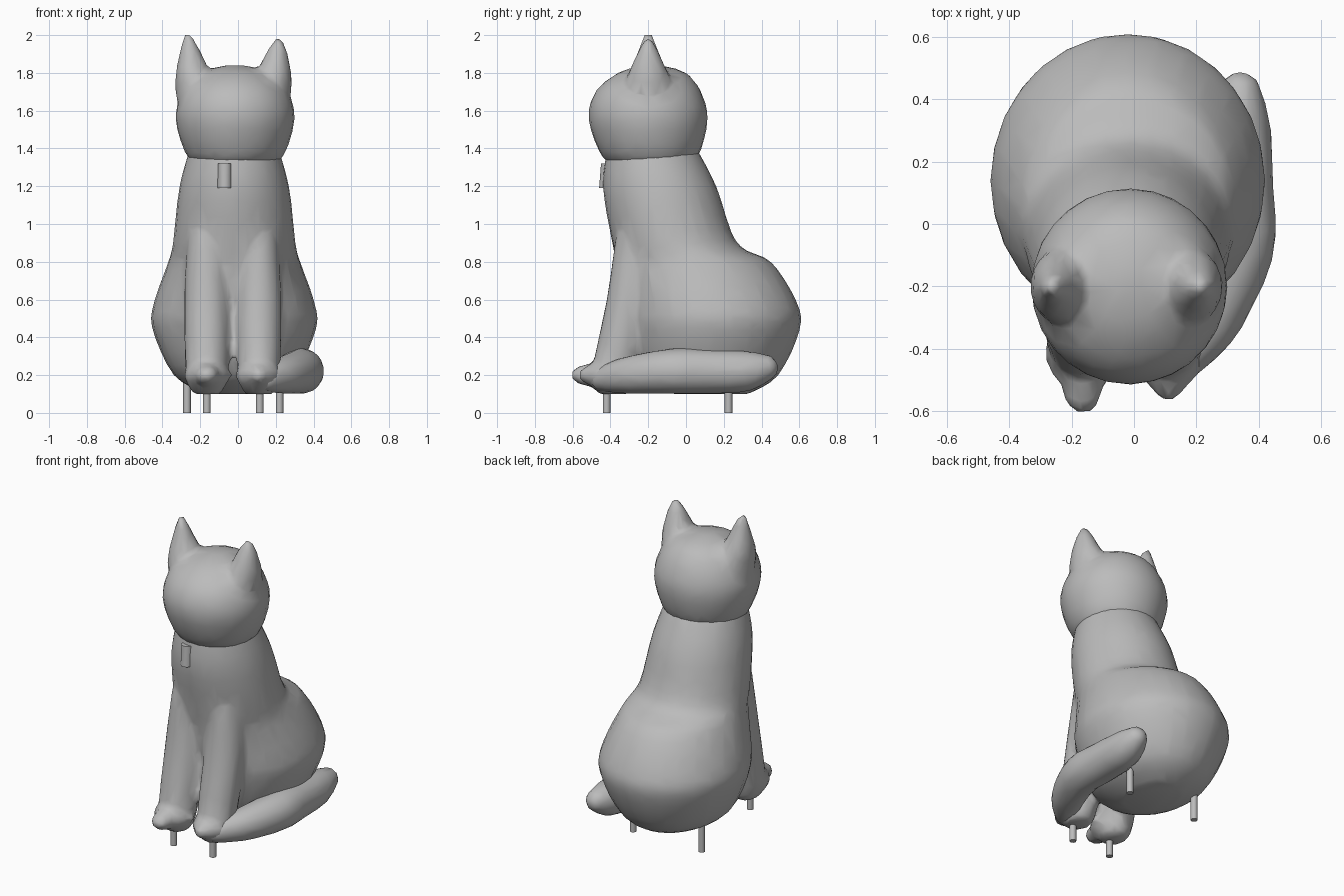
import bpy, bmesh, math
from mathutils import Vector, Matrix

if "Cube" in bpy.data.objects:
    bpy.data.objects.remove(bpy.data.objects["Cube"])

grey = bpy.data.materials.new("plain grey")
grey.use_nodes = True
tone = (0.5, 0.5, 0.5, 1)
grey.diffuse_color = tone
grey.node_tree.nodes["Principled BSDF"].inputs["Base Color"].default_value = tone


def spline(points, steps=4):
    """Smooth curve through a few control points of any dimension."""
    points = [Vector(point) for point in points]
    points = [points[0], *points, points[-1]]
    curve = []
    for before, start, end, after in zip(points, points[1:], points[2:], points[3:]):
        start_slope = (end - before) / 2
        end_slope = (after - start) / 2
        for step in range(steps):
            t = step / steps
            ease = t * t * (3 - 2 * t)
            curve.append(start * (1 - ease) + end * ease
                         + start_slope * (t * (1 - t) * (1 - t))
                         - end_slope * (t * t * (1 - t)))
    curve.append(points[-1])
    return curve


def loft(bm, centre_x, rings, lean=0, sides=28):
    """Skin over level ellipses, each (z, y, x radius, y radius), leaning sideways."""
    rings = spline(rings)
    bottom, top = rings[0][0], rings[-1][0]
    loops = []
    for z, y, radius_x, radius_y in rings:
        x = centre_x + lean * (z - bottom) / (top - bottom)
        angles = [math.tau * i / sides for i in range(sides)]
        loops.append([bm.verts.new((x + radius_x * math.cos(a), y + radius_y * math.sin(a), z))
                      for a in angles])
    for low, high in zip(loops, loops[1:]):
        for i in range(sides):
            j = (i + 1) % sides
            bm.faces.new((low[i], low[j], high[j], high[i]))
    bm.faces.new(reversed(loops[0]))
    bm.faces.new(loops[-1])


def ball(bm, centre, radii):
    bmesh.ops.create_uvsphere(bm, u_segments=20, v_segments=12, radius=1,
                              matrix=Matrix.Translation(centre) @ Matrix.Diagonal((*radii, 1)))


def finish(bm, name):
    """Turn the working mesh into a smooth shaded object."""
    mesh = bpy.data.meshes.new(name)
    bm.to_mesh(mesh)
    bm.free()
    obj = bpy.data.objects.new(name, mesh)
    bpy.context.collection.objects.link(obj)
    mesh.materials.append(grey)
    bpy.ops.object.select_all(action="DESELECT")
    obj.select_set(True)
    bpy.context.view_layer.objects.active = obj
    bpy.ops.object.shade_smooth_by_angle()
    return obj


def fuse(obj):
    """Join overlapping volumes into one softly faceted skin."""
    obj.modifiers.clear()
    remesh = obj.modifiers.new("Fuse", "REMESH")
    remesh.mode = "VOXEL"
    remesh.voxel_size = 0.02
    remesh.use_smooth_shade = True
    soften = obj.modifiers.new("Soften", "SMOOTH")
    soften.iterations = 3
    simplify = obj.modifiers.new("Simplify", "DECIMATE")
    simplify.ratio = 0.1


# Body: round haunches narrowing to the neck
bm = bmesh.new()
loft(bm, -0.02, [
    (0.1, 0.13, 0.15, 0.2),
    (0.2, 0.12, 0.32, 0.37),
    (0.45, 0.14, 0.435, 0.465),
    (0.6, 0.12, 0.42, 0.46),
    (0.8, 0.04, 0.35, 0.41),
    (0.9, -0.06, 0.325, 0.33),
    (1.2, -0.14, 0.29, 0.3),
    (1.45, -0.19, 0.22, 0.22),
])

# Front legs and paws with narrowing toes
leg_rings = [
    (0.1, -0.38, 0.07, 0.08),
    (0.2, -0.38, 0.11, 0.12),
    (0.6, -0.3, 0.12, 0.12),
    (0.95, -0.25, 0.1, 0.12),
]
for x, toe in ((-0.165, -0.5), (0.11, -0.46)):
    loft(bm, x, leg_rings)
    ball(bm, (x, -0.41, 0.2), (0.12, 0.125, 0.09))
    ball(bm, (x, toe, 0.2), (0.07, 0.11, 0.06))
fuse(finish(bm, "body_and_legs"))

# Head with two pointed ears
bm = bmesh.new()
head_rings = [(1.3, -0.19, 0.15), (1.35, -0.19, 0.25), (1.55, -0.2, 0.315),
              (1.7, -0.2, 0.28), (1.8, -0.18, 0.18), (1.84, -0.18, 0.05)]
loft(bm, -0.015, [(z, y, radius, radius) for z, y, radius in head_rings])
for x, lean, tip in ((-0.215, -0.05, 2.01), (0.165, 0.05, 1.98)):
    loft(bm, x, [
        (1.6, -0.2, 0.1, 0.11),
        (1.75, -0.2, 0.1, 0.12),
        (1.9, -0.2, 0.06, 0.06),
        (tip, -0.2, 0.015, 0.02),
    ], lean)
fuse(finish(bm, "head_and_ears"))

# Tail wrapped along the left side to the front paw: x, y, z, radius
bm = bmesh.new()
tail_path = [(0.34, 0.42, 0.24, 0.07), (0.33, 0.3, 0.22, 0.11), (0.33, 0.1, 0.22, 0.12),
             (0.33, -0.08, 0.22, 0.12), (0.25, -0.3, 0.2, 0.1), (0.15, -0.44, 0.18, 0.07)]
for x, y, z, radius in spline(tail_path, 6):
    ball(bm, (x, y, z), (radius, radius, radius))
fuse(finish(bm, "tail"))

# Small tag hanging at the throat
bm = bmesh.new()
loft(bm, -0.07, [(1.19, -0.41, 0.04, 0.05), (1.32, -0.42, 0.035, 0.03)])
finish(bm, "throat_tag")

# Four thin support pins
for name, x, y in (("front_right_pin", -0.165, -0.42), ("front_left_pin", 0.115, -0.42),
                   ("back_right_pin", -0.27, 0.225), ("back_left_pin", 0.22, 0.225)):
    bm = bmesh.new()
    bmesh.ops.create_cone(bm, cap_ends=True, segments=16, radius1=0.02, radius2=0.02,
                          depth=0.26, matrix=Matrix.Translation((x, y, 0.13)))
    finish(bm, name)
